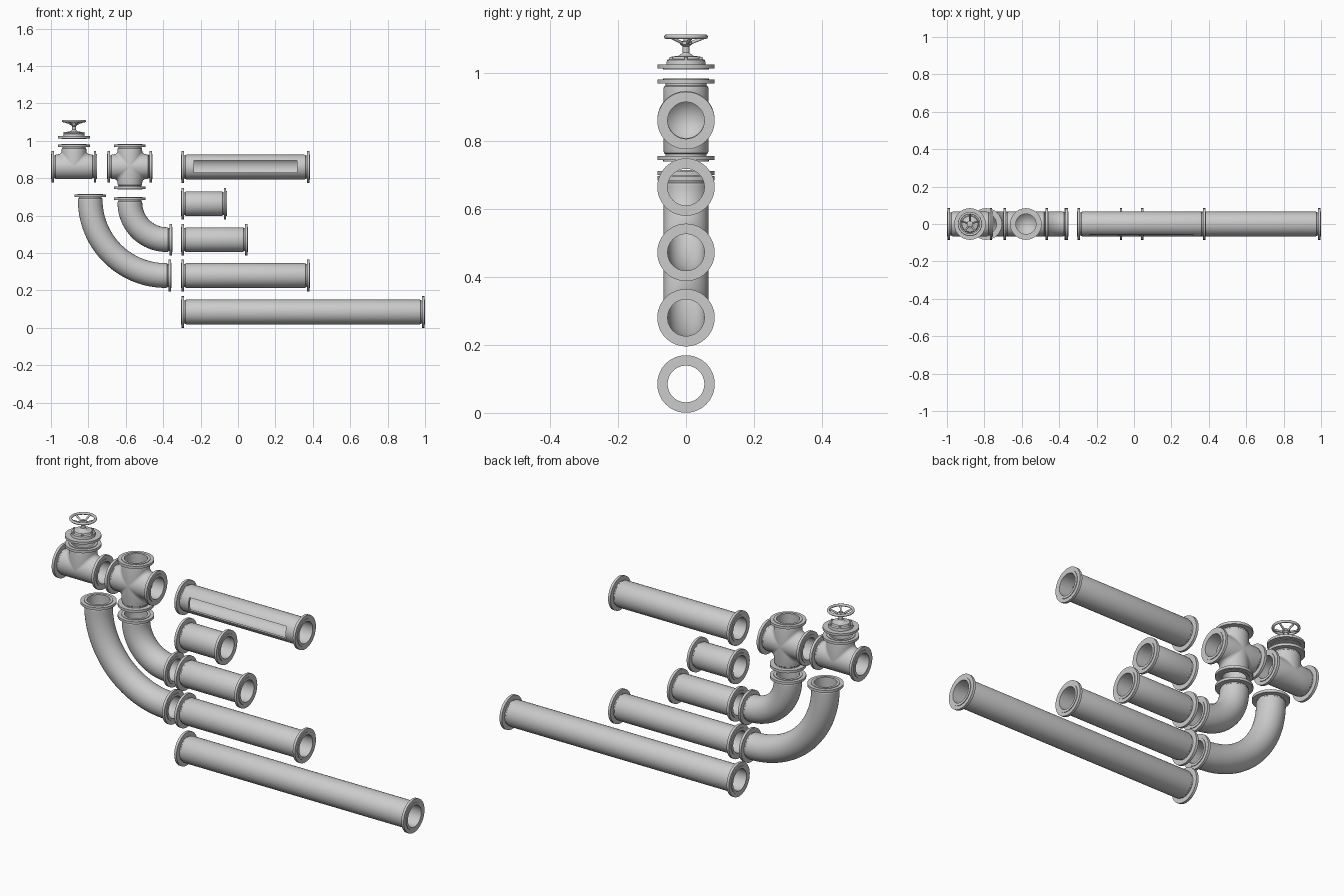
import bpy, bmesh
from math import sin, cos, pi, radians
from mathutils import Vector

if "Cube" in bpy.data.objects:
    bpy.data.objects.remove(bpy.data.objects["Cube"])

N = 48                      # sides of every round part
BODY, BORE = 0.066, 0.054   # pipe outer and inner radius
X, Y, Z = Vector((1, 0, 0)), Vector((0, 1, 0)), Vector((0, 0, 1))
# flange end: (distance from end face, radius), body to mouth
FLANGE = [(0.030, BODY), (0.024, 0.0645), (0.021, 0.061), (0.016, 0.061), (0.016, 0.0845),
          (0.003, 0.0845), (0.003, 0.067), (0, 0.067), (0, BORE)]


def shade(ob):
    bpy.ops.object.select_all(action='DESELECT')
    ob.select_set(True)
    bpy.context.view_layer.objects.active = ob
    bpy.ops.object.shade_smooth_by_angle(angle=radians(35))


def finish(bm, name):
    bmesh.ops.remove_doubles(bm, verts=bm.verts, dist=1e-5)
    bmesh.ops.recalc_face_normals(bm, faces=bm.faces)
    me = bpy.data.meshes.new(name)
    bm.to_mesh(me)
    bm.free()
    ob = bpy.data.objects.new(name, me)
    bpy.context.collection.objects.link(ob)
    shade(ob)
    return ob


def skin(bm, rings, closed):
    vs = [[bm.verts.new(p) for p in ring] for ring in rings]
    for i in range(len(vs) if closed else len(vs) - 1):
        a, b = vs[i], vs[(i + 1) % len(vs)]
        for j in range(len(a)):
            k = (j + 1) % len(a)
            bm.faces.new((a[j], a[k], b[k], b[j]))


def circle(o, u, v, r):
    return [o + (u * cos(2 * pi * j / N) + v * sin(2 * pi * j / N)) * r for j in range(N)]


def flanged_tube(name, frame, length, samples=()):
    """Hollow pipe with two flanges, following frame(s) -> origin, side vector."""
    prof = [(d, r) for d, r in reversed(FLANGE)] + [(s, BODY) for s in samples]
    prof += [(length - d, r) for d, r in FLANGE]
    prof += [(s, BORE) for s in reversed(samples)]
    bm = bmesh.new()
    rings = []
    for s, r in prof:
        o, u = frame(s)
        rings.append(circle(o, u, Y, r))
    skin(bm, rings, True)
    return finish(bm, name)


def straight(name, z, x1, x0=-0.305):
    return flanged_tube(name, lambda s: (Vector((x0 + s, 0, z)), Z), x1 - x0)


def elbow(name, x0, z0, size, e=0.031):
    R = size - e
    arc = R * pi / 2

    def frame(s):
        if s < e:
            return Vector((x0, 0, z0 + size - s)), X
        if s > e + arc:
            return Vector((x0 + R + s - e - arc, 0, z0)), Z
        a = (s - e) / R
        return Vector((x0 + R - R * cos(a), 0, z0 + R - R * sin(a))), Vector((cos(a), 0, sin(a)))
    steps = 28
    return flanged_tube(name, frame, arc + 2 * e, [e + arc * i / steps for i in range(steps + 1)])


def junction(name, c, arms, half=0.122, fil=0.02):
    """Mitred, filleted arms in the XZ plane, each bore ending in a cone."""
    bm = bmesh.new()
    for d in arms:
        p = Vector((d.z, 0, d.x))
        rings = []
        for k in range(6):
            a = pi / 4 * (1 - k / 5)
            ring = []
            for j in range(N):
                t = 2 * pi * j / N
                w = abs(cos(t)) * BODY
                sgn = 1 if cos(t) > 0 else -1
                f = fil * w / BODY
                if any((q - p * sgn).length < 0.1 for q in arms):
                    x, side = w + f * (1 - sin(a)), w + f * (1 - cos(a))
                else:
                    x, side = k / 5 * (w + f), w
                ring.append(c + d * x + p * side * sgn + Y * BODY * sin(t))
            rings.append(ring)
        rings += [circle(c + d * (half - s), p, Y, r) for s, r in FLANGE]
        rings += [circle(c + d * s, p, Y, r) for s, r in ((0.058, BORE), (0.004, 0))]
        skin(bm, rings, False)
    return finish(bm, name)


def rod(name, a, b, r):
    bm = bmesh.new()
    d = (b - a).normalized()
    u = d.orthogonal().normalized()
    v = d.cross(u)
    skin(bm, [circle(a, u, v, 0), circle(a, u, v, r), circle(b, u, v, r), circle(b, u, v, 0)], False)
    return finish(bm, name)


# straight pipes
straight("long_pipe", 0.085, 1.0)
straight("medium_pipe", 0.28, 0.385)
straight("short_pipe", 0.472, 0.053)
straight("stub_pipe", 0.664, -0.06)
slotted = straight("slotted_pipe", 0.86, 0.385)

# window cut in the front wall of the top pipe
bpy.ops.mesh.primitive_cube_add(size=1, location=(0.04, -0.06, 0.8625))
cutter = bpy.context.object
cutter.scale = (0.55, 0.1, 0.064)
mod = slotted.modifiers.new("window", 'BOOLEAN')
mod.object, mod.operation, mod.solver = cutter, 'DIFFERENCE', 'EXACT'
bpy.ops.object.select_all(action='DESELECT')
bpy.context.view_layer.objects.active = slotted
slotted.select_set(True)
bpy.ops.object.modifier_apply(modifier=mod.name)
bpy.data.objects.remove(cutter)
shade(slotted)

# elbows
elbow("large_elbow", -0.79, 0.28, 0.435)
elbow("small_elbow", -0.578, 0.472, 0.228)

# cross and tee fittings
junction("cross_fitting", Vector((-0.578, 0, 0.862)), [X, -X, Z, -Z])
junction("valve_tee", Vector((-0.877, 0, 0.862)), [X, -X, Z])

# valve bonnet with stem and hub
C = Vector((-0.877, 0, 0))
bonnet = [(0, 1.010), (0.067, 1.010), (0.067, 1.013), (0.0845, 1.013), (0.0845, 1.025),
          (0.058, 1.025), (0.056, 1.038), (0.046, 1.041), (0.042, 1.048), (0.022, 1.050),
          (0.014, 1.056), (0.010, 1.060), (0.010, 1.078), (0.017, 1.083), (0.017, 1.092),
          (0.008, 1.094), (0.008, 1.100), (0, 1.100)]
bm = bmesh.new()
skin(bm, [circle(C + Z * z, X, Y, r) for r, z in bonnet], False)
finish(bm, "valve_bonnet")

# handwheel rim, spokes and bonnet bolts
bpy.ops.mesh.primitive_torus_add(location=C + Z * 1.106, major_radius=0.058, minor_radius=0.0065,
                                 major_segments=N, minor_segments=12)
bpy.context.object.name = "handwheel_rim"
shade(bpy.context.object)
for i in range(5):
    d = X * cos(2 * pi * i / 5 + pi / 2) + Y * sin(2 * pi * i / 5 + pi / 2)
    rod("handwheel_spoke", C + d * 0.012 + Z * 1.087, C + d * 0.056 + Z * 1.105, 0.0045)
for i in range(6):
    d = X * cos(pi * i / 3) + Y * sin(pi * i / 3)
    rod("bonnet_bolt", C + d * 0.050 + Z * 1.03, C + d * 0.050 + Z * 1.047, 0.005)
